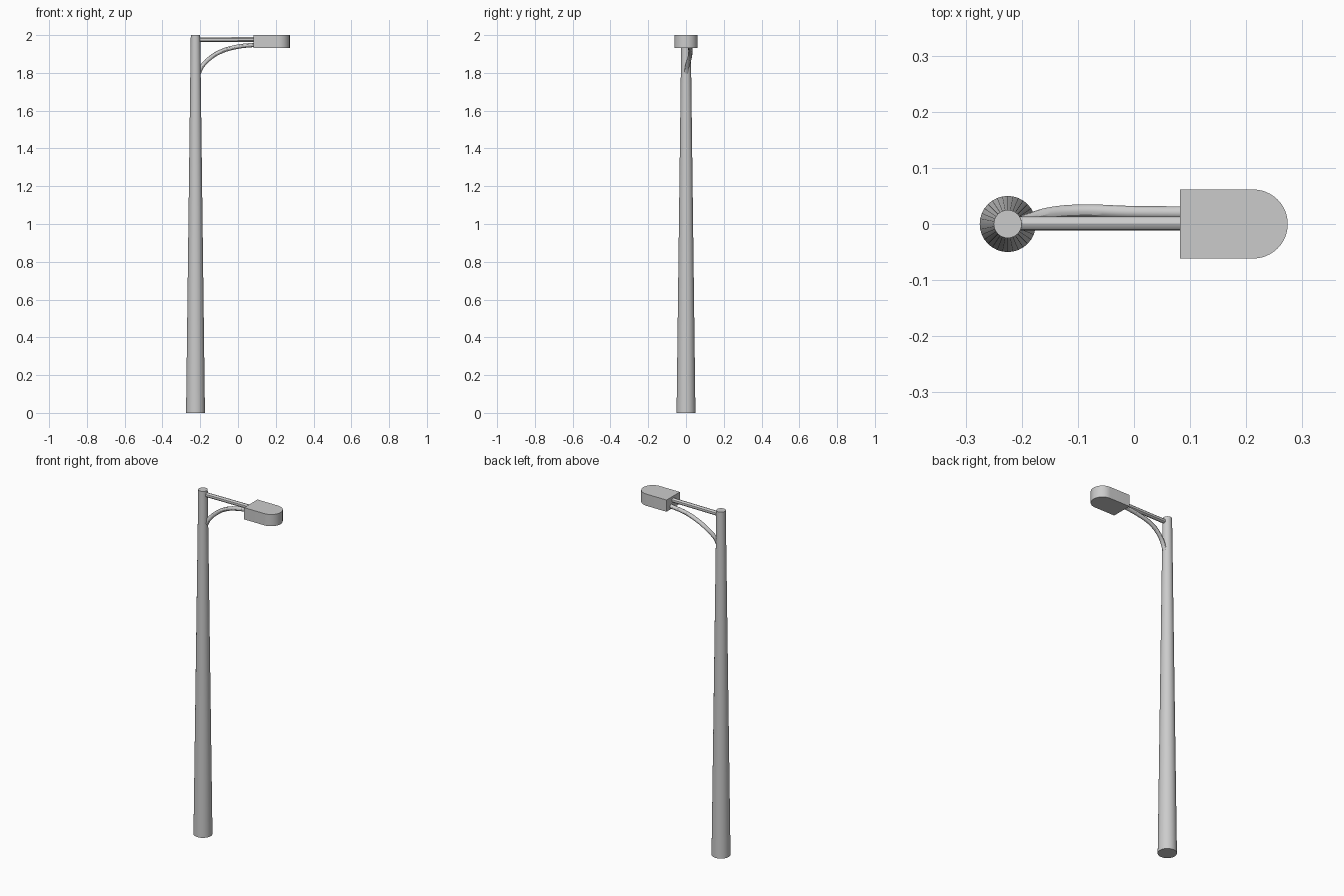
import bpy, bmesh, math
from mathutils import Vector

if "Cube" in bpy.data.objects:
    bpy.data.objects.remove(bpy.data.objects["Cube"])

PX = -0.225  # pole axis


def finish(obj):
    bpy.ops.object.select_all(action='DESELECT')
    obj.select_set(True)
    bpy.context.view_layer.objects.active = obj
    bpy.ops.object.shade_smooth_by_angle(angle=math.radians(30))


def tube(name, points, radius):
    curve = bpy.data.curves.new(name, 'CURVE')
    curve.dimensions = '3D'
    curve.bevel_depth = radius
    curve.bevel_resolution = 4
    curve.resolution_u = 6
    curve.use_fill_caps = True
    spline = curve.splines.new('BEZIER')
    spline.bezier_points.add(len(points) - 1)
    for bp, co in zip(spline.bezier_points, points):
        bp.co = co
        bp.handle_left_type = bp.handle_right_type = 'AUTO'
    obj = bpy.data.objects.new(name, curve)
    bpy.context.collection.objects.link(obj)
    bpy.ops.object.select_all(action='DESELECT')
    obj.select_set(True)
    bpy.context.view_layer.objects.active = obj
    bpy.ops.object.convert(target='MESH')
    finish(bpy.context.object)


# Tapered pole
bpy.ops.mesh.primitive_cone_add(vertices=32, radius1=0.05, radius2=0.025,
                                depth=2, location=(PX, 0, 1))
pole = bpy.context.object
pole.name = "pole"
finish(pole)

# Straight upper arm
tube("upper_arm", [(PX + 0.01, 0.001, 1.975), (0.09, 0.001, 1.977)], 0.0125)

# Curved brace, swinging slightly to the back
tube("curved_brace", [(-0.207, 0.002, 1.80), (-0.192, 0.006, 1.832),
                      (-0.152, 0.018, 1.875), (-0.095, 0.0235, 1.911),
                      (-0.01, 0.021, 1.937), (0.09, 0.02, 1.949)], 0.0115)

# Lamp head: square at the back, round at the tip
W, CX = 0.0615, 0.2125
outline = [(0.082, W), (0.082, -W)]
for i in range(25):
    a = -math.pi / 2 + math.pi * i / 24
    outline.append((CX + W * math.cos(a), W * math.sin(a)))
bm = bmesh.new()
face = bm.faces.new([bm.verts.new((x, y, 1.932)) for x, y in outline])
top = bmesh.ops.extrude_face_region(bm, geom=[face])
bmesh.ops.translate(bm, vec=Vector((0, 0, 0.068)),
                    verts=[v for v in top["geom"] if isinstance(v, bmesh.types.BMVert)])
bmesh.ops.recalc_face_normals(bm, faces=bm.faces)
mesh = bpy.data.meshes.new("lamp_head")
bm.to_mesh(mesh)
bm.free()
head = bpy.data.objects.new("lamp_head", mesh)
bpy.context.collection.objects.link(head)
finish(head)
